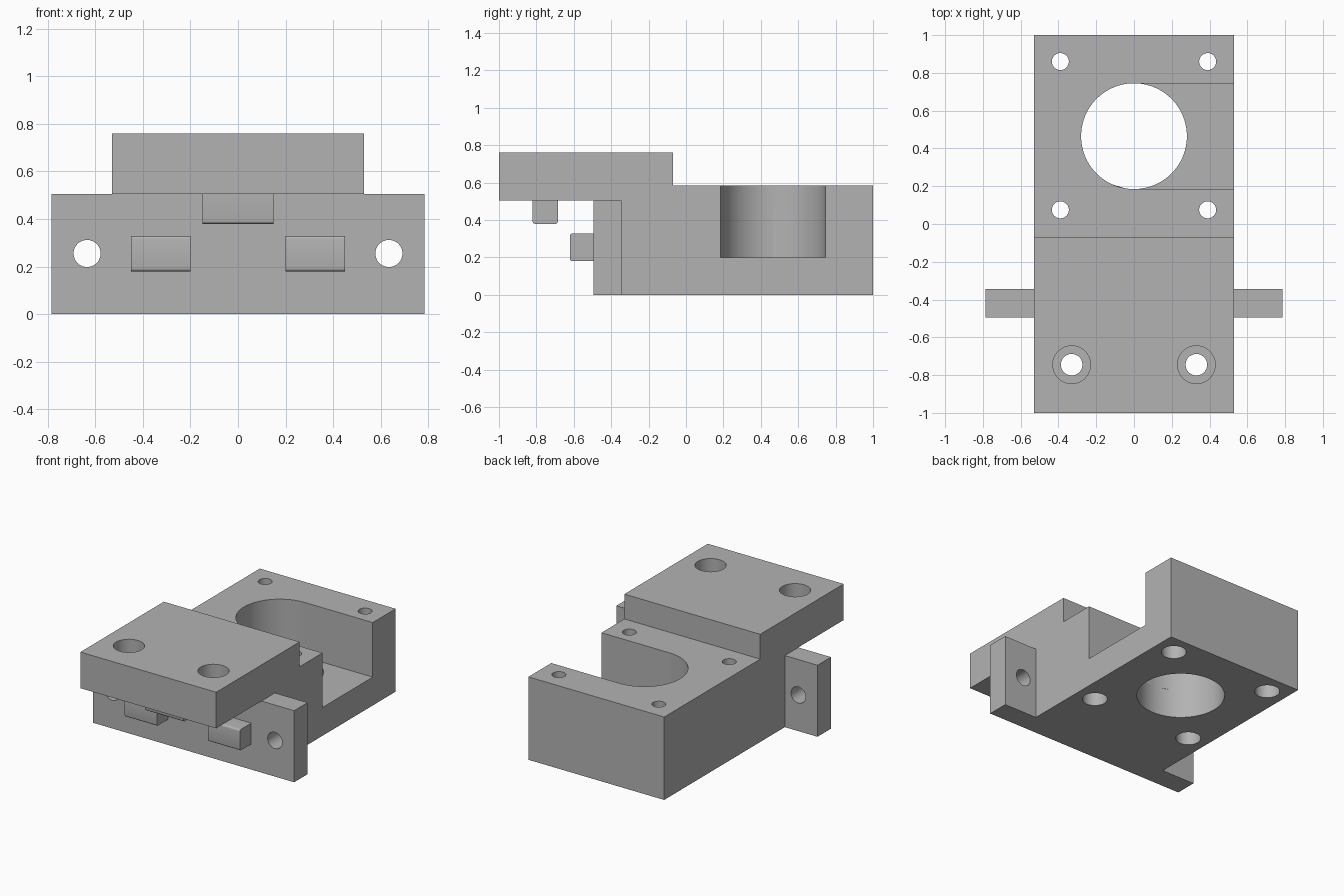
import bpy, bmesh, math
from mathutils import Matrix, Vector

old = bpy.data.objects.get("Cube")
if old:
    bpy.data.objects.remove(old, do_unlink=True)

grey = bpy.data.materials.new("plain grey")
grey.use_nodes = True
COLOUR = (0.45, 0.45, 0.45, 1)
grey.diffuse_color = COLOUR
grey.node_tree.nodes["Principled BSDF"].inputs["Base Color"].default_value = COLOUR


def finish(name, bm):
    bmesh.ops.recalc_face_normals(bm, faces=bm.faces[:])
    mesh = bpy.data.meshes.new(name)
    bm.to_mesh(mesh)
    bm.free()
    mesh.materials.append(grey)
    obj = bpy.data.objects.new(name, mesh)
    bpy.context.collection.objects.link(obj)
    return obj


def box(name, lo, hi):
    lo, hi = Vector(lo), Vector(hi)
    bm = bmesh.new()
    bmesh.ops.create_cube(bm, size=1)
    bmesh.ops.scale(bm, vec=hi - lo, verts=bm.verts)
    bmesh.ops.translate(bm, vec=(lo + hi) / 2, verts=bm.verts)
    return finish(name, bm)


def extrude(name, points, vec):
    bm = bmesh.new()
    face = bm.faces.new([bm.verts.new(p) for p in points])
    new = bmesh.ops.extrude_face_region(bm, geom=[face])["geom"]
    verts = [v for v in new if isinstance(v, bmesh.types.BMVert)]
    bmesh.ops.translate(bm, vec=vec, verts=verts)
    return finish(name, bm)


def rod(name, radius, start, end, sides=48):
    start, end = Vector(start), Vector(end)
    axis = end - start
    bm = bmesh.new()
    turn = axis.to_track_quat('Z', 'Y').to_matrix().to_4x4()
    bmesh.ops.create_cone(bm, cap_ends=True, segments=sides, radius1=radius, radius2=radius,
                          depth=axis.length, matrix=Matrix.Translation((start + end) / 2) @ turn)
    return finish(name, bm)


def combine(target, tool, operation):
    mod = target.modifiers.new("combine", 'BOOLEAN')
    mod.operation = operation
    mod.solver = 'EXACT'
    mod.object = tool
    bpy.context.view_layer.objects.active = target
    bpy.ops.object.modifier_apply(modifier=mod.name)
    bpy.data.objects.remove(tool, do_unlink=True)


# Body: side profile swept across the width
W = 0.53
profile = [(-0.495, 0), (1, 0), (1, 0.585), (-0.07, 0.585),
           (-0.07, 0.76), (-1, 0.76), (-1, 0.505), (-0.495, 0.505)]
body = extrude("bracket_body", [(-W, y, z) for y, z in profile], (2 * W, 0, 0))

# Mounting ears, one flat plate through the body
combine(body, box("ear_plate", (-0.785, -0.495, 0), (0.785, -0.345, 0.505)), 'UNION')

# Main bore, with a slot open to the left side above the floor
BORE_Y, BORE_R, FLOOR = 0.465, 0.28, 0.2
combine(body, rod("bore", BORE_R, (0, BORE_Y, -0.1), (0, BORE_Y, 0.8), 96), 'DIFFERENCE')
arc = [math.pi * (0.5 + i / 48) for i in range(49)]
slot = [(BORE_R * math.cos(a), BORE_Y + BORE_R * math.sin(a), FLOOR) for a in arc]
slot += [(0.7, BORE_Y - BORE_R, FLOOR), (0.7, BORE_Y + BORE_R, FLOOR)]
combine(body, extrude("slot", slot, (0, 0, 0.6)), 'DIFFERENCE')

for s in (-1, 1):
    # Four screw holes, recessed from underneath
    for y in (0.075, 0.86):
        x = 0.39 * s
        combine(body, rod("screw_hole", 0.045, (x, y, -0.1), (x, y, 0.8)), 'DIFFERENCE')
        combine(body, rod("recess", 0.08, (x, y, -0.1), (x, y, 0.38)), 'DIFFERENCE')
    # Two counterbored holes in the overhanging plate
    x, y = 0.33 * s, -0.745
    combine(body, rod("bolt_hole", 0.057, (x, y, 0.4), (x, y, 0.9)), 'DIFFERENCE')
    combine(body, rod("counterbore", 0.1, (x, y, 0.63), (x, y, 0.9)), 'DIFFERENCE')
    # Ear holes
    x = 0.635 * s
    combine(body, rod("ear_hole", 0.057, (x, -0.6, 0.255), (x, -0.2, 0.255)), 'DIFFERENCE')


# Locating tabs with softened outer edges
def tab(name, lo, hi, free_end):
    obj = box(name, lo, hi)
    bm = bmesh.new()
    bm.from_mesh(obj.data)
    edges = [e for e in bm.edges
             if abs(e.verts[0].co.x - e.verts[1].co.x) > 0.1 and free_end(e.verts[0].co)]
    bmesh.ops.bevel(bm, geom=edges, offset=0.012, segments=4, profile=0.5, affect='EDGES')
    bm.to_mesh(obj.data)
    bm.free()
    return obj


tabs = [tab("lower_tab", (-0.15, -0.82, 0.38), (0.15, -0.685, 0.505), lambda c: c.z < 0.4)]
for side, s in (("left", 1), ("right", -1)):
    x0, x1 = sorted((0.2 * s, 0.45 * s))
    tabs.append(tab(side + "_front_tab", (x0, -0.62, 0.18), (x1, -0.495, 0.328),
                    lambda c: c.y < -0.6))

# Smooth the round walls and keep edges crisp
for obj in [body] + tabs:
    bpy.ops.object.select_all(action='DESELECT')
    obj.select_set(True)
    bpy.context.view_layer.objects.active = obj
    bpy.ops.object.shade_smooth_by_angle(angle=math.radians(30))
